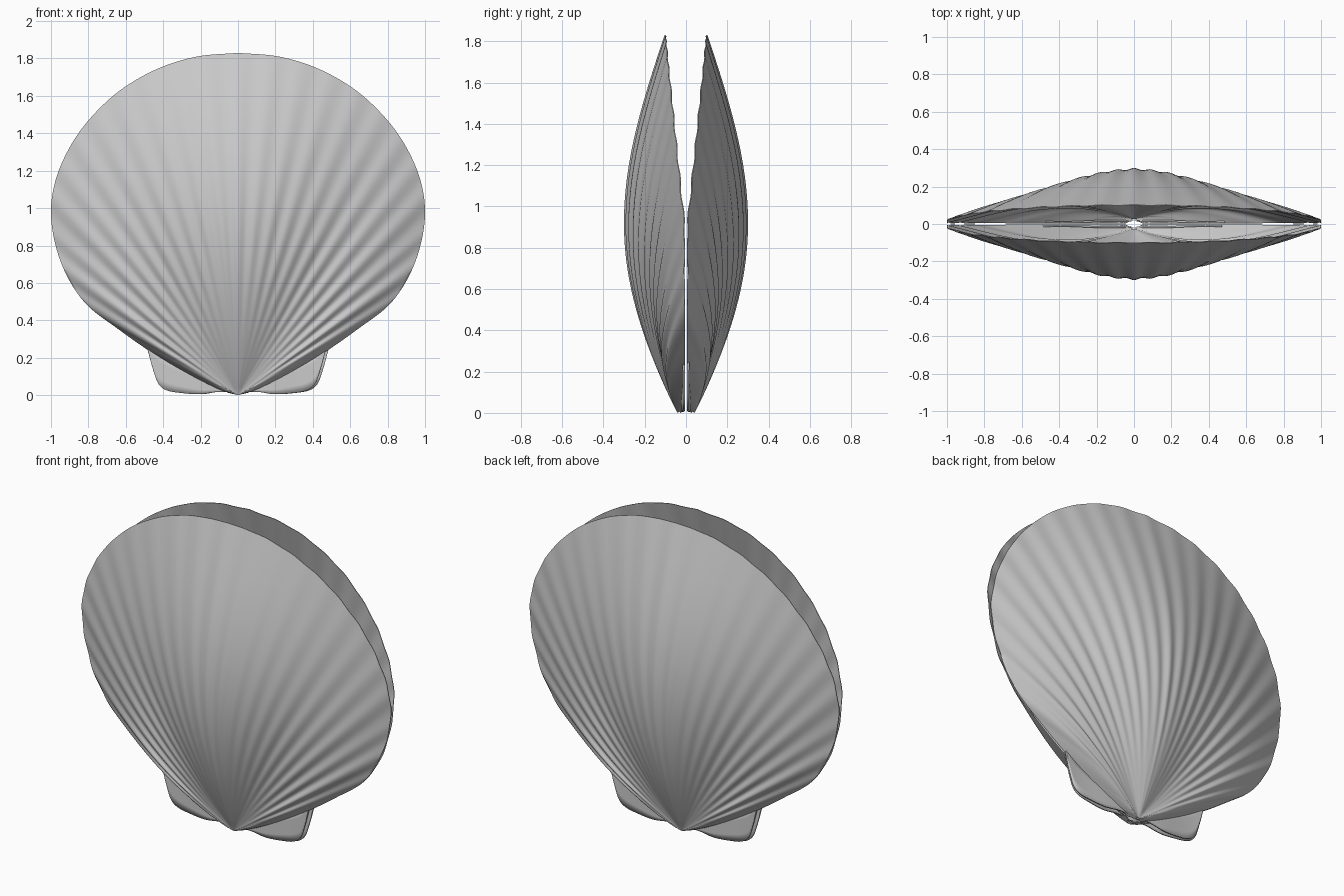
import bpy, math
from mathutils import Vector

if "Cube" in bpy.data.objects:
    bpy.data.objects.remove(bpy.data.objects["Cube"])

# Half outline of a valve (x, z), from beside the hinge up to the top centre
HALF = [(.05, .012), (.14, .045), (.30, .13), (.48, .24), (.65, .36), (.80, .475),
        (.90, .61), (.97, .78), (1.0, .97), (.975, 1.15), (.90, 1.325),
        (.79, 1.48), (.63, 1.63), (.43, 1.745), (.22, 1.81), (0, 1.83)]
# Bulge height against angle from vertical (degrees)
BULGE = [(0, .226), (8, .215), (16, .188), (24, .155), (30, .13), (36, .114),
         (46, .1), (55, .085), (60, .065), (66, .03), (77, .004), (90, 0)]
ROWS, SUB, WALL = 40, 9, .014


def lerp_table(table, v):
    for (a, fa), (b, fb) in zip(table, table[1:]):
        if v <= b:
            return fa + (fb - fa) * (v - a) / (b - a)
    return table[-1][1]


def smooth_curve(points, sub):
    """Catmull-Rom curve through the points."""
    p = [Vector(q) for q in points]
    p = [2 * p[0] - p[1]] + p + [2 * p[-1] - p[-2]]
    out = []
    for i in range(1, len(p) - 2):
        a, b, c, d = p[i - 1:i + 3]
        for k in range(sub):
            t = k / sub
            out.append(.5 * (2 * b + (c - a) * t + (2 * a - 5 * b + 4 * c - d) * t * t
                             + (3 * b - a - 3 * c + d) * t ** 3))
    return out + [p[-2]]


def add_object(name, verts, faces, angle, turn):
    mesh = bpy.data.meshes.new(name)
    mesh.from_pydata(verts, [], faces)
    ob = bpy.data.objects.new(name, mesh)
    bpy.context.collection.objects.link(ob)
    ob.rotation_euler.z = turn
    bpy.ops.object.select_all(action='DESELECT')
    ob.select_set(True)
    bpy.context.view_layer.objects.active = ob
    bpy.ops.object.shade_smooth_by_angle(angle=math.radians(angle))
    return ob


def valve_depth(rim, s):
    """Distance of the outer shell from the centre plane along one ray."""
    deg = math.degrees(math.atan2(abs(rim.x), rim.y))
    edge = .008 + .094 * max(0, (rim.y - .9) / .93)
    y = .04 * (1 - s) + edge * s + lerp_table(BULGE, deg) * math.sin(math.pi * s ** .93)
    # radial ribs, fading out towards the hinge and softening at the rim
    fade = max(0, min(1, (62 - deg) / 6))
    amp = (.0045 + .0035 * (deg / 55) ** 2) * fade
    grow = max(0, min(1, (s - .1) / .4))
    amp *= grow * grow * (3 - 2 * grow) * (1 - .5 * max(0, s - .5) / .5)
    return y + amp * math.cos(2 * math.pi * deg / 5.4)


def valve(name, turn):
    half = smooth_curve(HALF, SUB)
    rim = half + [Vector((-p.x, p.y)) for p in reversed(half[:-1])]
    verts, faces = [], []
    layers = []
    # outer skin, then the inner skin
    for wall in (0, WALL):
        base = len(verts)
        layers.append(base)
        verts.append((0, -.04 + wall, 0))
        for r in rim:
            for j in range(1, ROWS + 1):
                s = j / ROWS
                y = valve_depth(r, s)
                inner = max(.004, y - wall * (1 - .7 * s ** 8))
                verts.append((r.x * s, -(inner if wall else y), r.y * s))

    def idx(layer, i, j):
        return layers[layer] + (0 if j == 0 else 1 + i * ROWS + j - 1)

    for layer in (0, 1):
        for i in range(len(rim) - 1):
            new = [(idx(layer, i, 0), idx(layer, i, 1), idx(layer, i + 1, 1))]
            new += [(idx(layer, i, j), idx(layer, i, j + 1),
                     idx(layer, i + 1, j + 1), idx(layer, i + 1, j))
                    for j in range(1, ROWS)]
            faces += [f[::-1] for f in new] if layer else new
    # rim between the two skins
    for i in range(len(rim) - 1):
        faces.append((idx(0, i, ROWS), idx(1, i, ROWS),
                      idx(1, i + 1, ROWS), idx(0, i + 1, ROWS)))
    add_object(name, verts, faces, 60, turn)


# Flat hinge ear outline (x, z)
EAR = [(0, .012), (.1, .018), (.2, .005), (.3, .011), (.38, .025), (.425, .06),
       (.455, .14), (.485, .25)]


def ear(name, side, scale, turn):
    low = smooth_curve(EAR, 4)
    rows = 4
    top = [Vector((p.x, max(p.y, p.x * .52))) for p in low]
    verts = []
    for a, b in zip(low, top):
        for j in range(rows + 1):
            p = a.lerp(b, j / rows)
            verts.append((side * scale * p.x, -.018 - .004 * math.sin(p.x * 12), p.y))
    w = rows + 1
    faces = [(i * w + j, (i + 1) * w + j, (i + 1) * w + j + 1, i * w + j + 1)
             for i in range(len(low) - 1) for j in range(rows)]
    if side < 0:
        faces = [f[::-1] for f in faces]
    ob = add_object(name, verts, faces, 40, turn)
    mod = ob.modifiers.new("thickness", 'SOLIDIFY')
    mod.thickness, mod.offset = .01, -1


# Two matching halves, the back one turned half way round
for label, turn in (("front", 0), ("back", math.pi)):
    valve(label + "_valve", turn)
    ear(label + "_ear_large", -1, 1.0, turn)
    ear(label + "_ear_small", 1, .97, turn)
